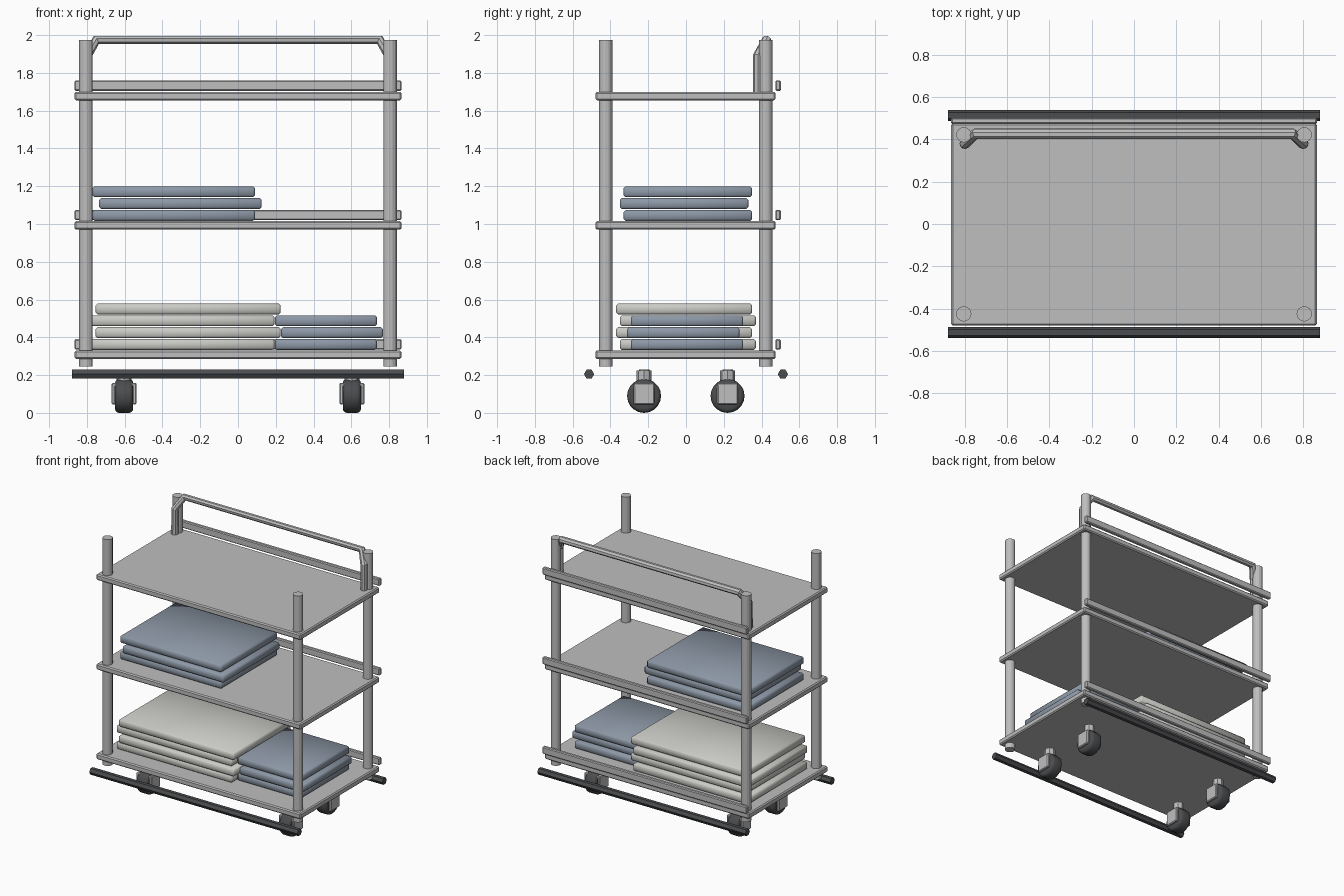
import bpy
import bmesh
from math import radians
from mathutils import Matrix, Vector

cube = bpy.data.objects.get("Cube")
if cube:
    bpy.data.objects.remove(cube, do_unlink=True)


def material(name, r, g, b):
    mat = bpy.data.materials.new(name)
    mat.use_nodes = True
    mat.diffuse_color = (r, g, b, 1)
    mat.node_tree.nodes["Principled BSDF"].inputs["Base Color"].default_value = (r, g, b, 1)
    return mat


METAL = material("light grey metal", 0.52, 0.52, 0.52)
RUBBER = material("dark grey rubber", 0.07, 0.073, 0.078)
CREAM = material("pale linen", 0.60, 0.60, 0.57)
BLUE = material("slate blue linen", 0.27, 0.32, 0.39)


def finish(bm, name, mat, smooth=False):
    mesh = bpy.data.meshes.new(name)
    bm.to_mesh(mesh)
    bm.free()
    mesh.materials.append(mat)
    for poly in mesh.polygons:
        poly.use_smooth = smooth
    obj = bpy.data.objects.new(name, mesh)
    bpy.context.scene.collection.objects.link(obj)
    return obj


def box(name, mat, xs, ys, zs, bevel=0.0, padded=False):
    """Chamfered box between the given limits; padded ones shade softly."""
    bm = bmesh.new()
    bmesh.ops.create_cube(bm, size=1)
    spans = (xs, ys, zs)
    for v in bm.verts:
        v.co = Vector([(s[0] + s[1]) / 2 + c * (s[1] - s[0]) for c, s in zip(v.co, spans)])
    if bevel:
        bmesh.ops.bevel(bm, geom=bm.edges[:], offset=bevel, segments=1,
                        profile=0.5, affect='EDGES')
    if padded:
        wide = sorted(bm.faces, key=lambda f: f.calc_area())[-2:]
        bmesh.ops.poke(bm, faces=wide)
    return finish(bm, name, mat, padded)


def rod(name, mat, centre, radius, length, sides, axis='Z', bevel=0.0, smooth=False):
    bm = bmesh.new()
    bmesh.ops.create_cone(bm, cap_ends=True, segments=sides, radius1=radius,
                          radius2=radius, depth=length)
    if bevel:
        rims = [e for e in bm.edges if abs(e.verts[0].co.z - e.verts[1].co.z) < 1e-5]
        bmesh.ops.bevel(bm, geom=rims, offset=bevel, segments=3, profile=0.5, affect='EDGES')
    if axis == 'X':
        bm.transform(Matrix.Rotation(radians(90), 4, 'Y'))
    bm.transform(Matrix.Translation(centre))
    return finish(bm, name, mat, smooth)


# Shelves, each with a low rail along the back
for level, z in (("bottom", 0.285), ("middle", 0.97), ("top", 1.655)):
    box(level + "_shelf", METAL, (-0.865, 0.865), (-0.48, 0.475), (z, z + 0.045), 0.008)
    box(level + "_back_rail", METAL, (-0.865, 0.865), (0.473, 0.502),
        (z + 0.05, z + 0.105), 0.006)

# Corner posts
for side, x in (("right", -0.805), ("left", 0.805)):
    for end, y in (("front", -0.425), ("back", 0.422)):
        rod(f"{end}_{side}_post", METAL, (x, y, 1.11), 0.036, 1.73, 16)

# Push handle bent from one tube
half = [(0.80, 0.38, 1.70), (0.80, 0.38, 1.89), (0.75, 0.427, 1.974)]
path = [(-x, y, z) for x, y, z in half] + half[::-1]
curve = bpy.data.curves.new("handle_path", 'CURVE')
curve.dimensions = '3D'
curve.bevel_depth = 0.026
curve.bevel_resolution = 2
curve.use_fill_caps = True
spline = curve.splines.new('POLY')
spline.points.add(len(path) - 1)
for point, co in zip(spline.points, path):
    point.co = (*co, 1)
spline.use_smooth = False
curve.materials.append(METAL)
handle = bpy.data.objects.new("push_handle", curve)
bpy.context.scene.collection.objects.link(handle)

# Long bumper bars at the foot
for end, y in (("front", -0.513), ("back", 0.513)):
    rod(end + "_bumper", RUBBER, (0, y, 0.205), 0.027, 1.76, 6, 'X')


def stack(name, mat, count, base, size, corner, shift):
    """Folded linens; every second one is nudged by shift."""
    for i in range(count):
        x = corner[0] + shift[0] * (i % 2)
        y = corner[1] + shift[1] * (i % 2)
        z = base + 0.0625 * i
        box(f"{name}_{i + 1}", mat, (x, x + size[0]), (y, y + size[1]),
            (z, z + 0.057), 0.01, True)


stack("middle_blue_linen", BLUE, 3, 1.017, (0.86, 0.68), (-0.77, -0.33), (0.035, -0.02))
stack("pale_linen", CREAM, 4, 0.334, (0.98, 0.72), (-0.787, -0.35), (0.033, -0.02))
stack("bottom_blue_linen", BLUE, 3, 0.334, (0.54, 0.595), (0.195, -0.292), (0.033, -0.02))

# Casters: wheel, fork and swivel stem
for side, x in (("right", -0.603), ("left", 0.603)):
    for end, y in (("front", -0.222), ("back", 0.22)):
        tag = f"{end}_{side}_caster"
        wheel = rod(tag + "_wheel", RUBBER, (x, y, 0.09), 0.09, 0.096, 20, 'X', 0.022, True)
        bpy.ops.object.select_all(action='DESELECT')
        bpy.context.view_layer.objects.active = wheel
        wheel.select_set(True)
        bpy.ops.object.shade_smooth_by_angle(angle=radians(35))
        for s in (-1, 1):
            arm = sorted((x + s * 0.044, x + s * 0.066))
            box(f"{tag}_fork_{'left' if s > 0 else 'right'}", METAL, arm,
                (y - 0.055, y + 0.055), (0.045, 0.15), 0.006)
        box(tag + "_crown", METAL, (x - 0.066, x + 0.066), (y - 0.055, y + 0.055),
            (0.138, 0.158), 0.005)
        rod(tag + "_stem", METAL, (x, y, 0.19), 0.04, 0.07, 8)
        rod(tag + "_stem_cap", METAL, (x, y, 0.222), 0.028, 0.016, 8)
